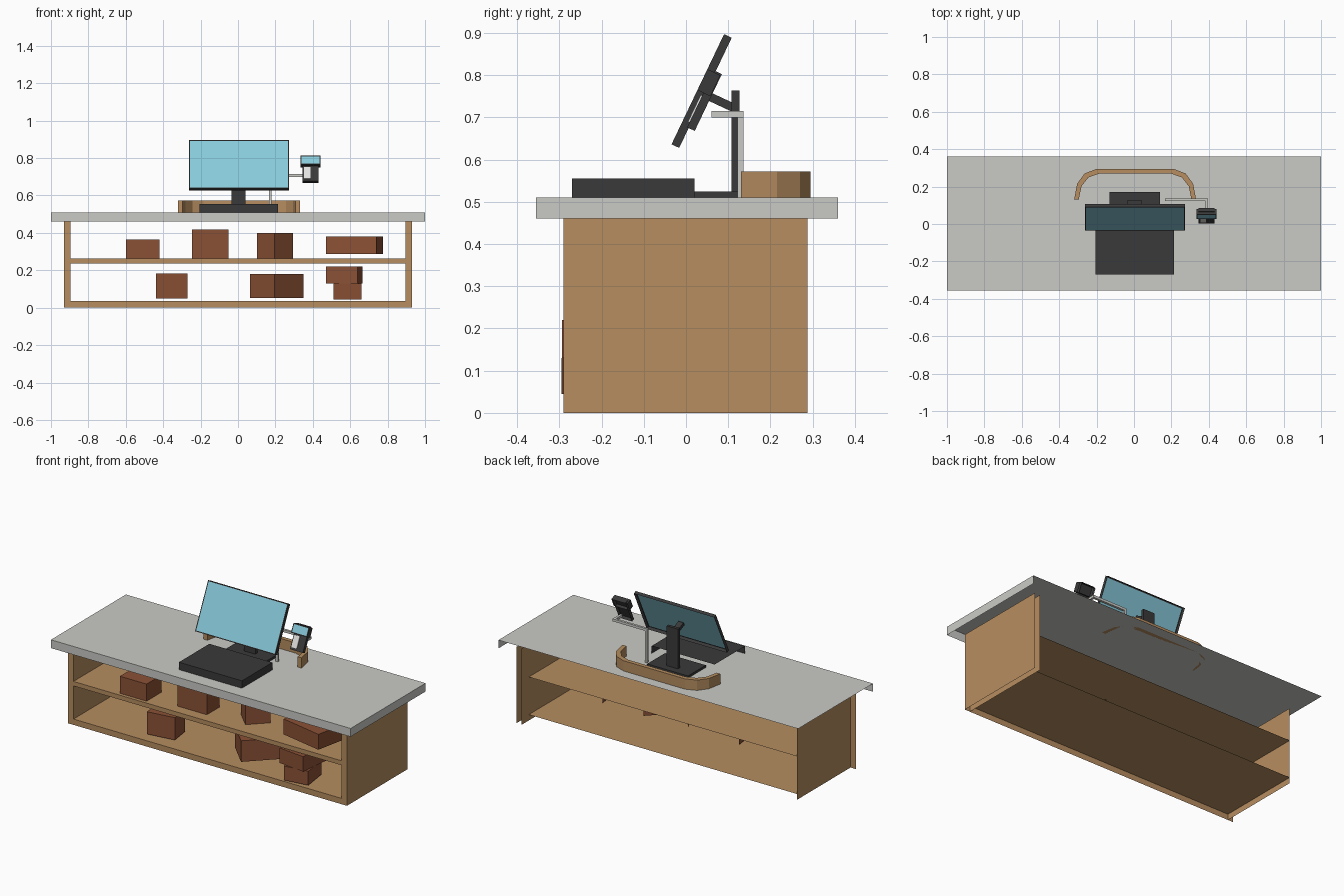
import bpy, bmesh, math
from mathutils import Vector, Matrix

if "Cube" in bpy.data.objects:
    bpy.data.objects.remove(bpy.data.objects["Cube"])


def material(name, r, g, b):
    lin = [((c / 255 + 0.055) / 1.055) ** 2.4 for c in (r, g, b)]
    m = bpy.data.materials.new(name)
    m.diffuse_color = (*lin, 1)
    m.use_nodes = True
    m.node_tree.nodes["Principled BSDF"].inputs["Base Color"].default_value = m.diffuse_color
    return m


WOOD = material("light wood", 182, 141, 96)
STONE = material("pale grey", 202, 202, 198)
CARTON = material("brown carton", 139, 81, 53)
DARK = material("dark plastic", 58, 58, 58)
SCREEN = material("blue screen", 136, 202, 219)
WHITE = material("white keypad", 226, 226, 224)

SIDES = {"R": (1, 0, 0), "L": (-1, 0, 0), "B": (0, 1, 0),
         "F": (0, -1, 0), "U": (0, 0, 1), "D": (0, 0, -1)}


def add_object(name, bm, mats, loc=(0, 0, 0), rot=(0, 0, 0)):
    me = bpy.data.meshes.new(name)
    bm.to_mesh(me)
    bm.free()
    for m in mats:
        me.materials.append(m)
    ob = bpy.data.objects.new(name, me)
    ob.location = loc
    ob.rotation_euler = [math.radians(a) for a in rot]
    bpy.context.collection.objects.link(ob)
    return ob


def box(name, center, size, mat, skip="", rot=(0, 0, 0), screen=0):
    """Box without the sides named in skip; screen insets a blue front panel."""
    bm = bmesh.new()
    bmesh.ops.create_cube(bm, size=1, matrix=Matrix.Diagonal((*size, 1)))
    bm.normal_update()
    gone = [f for f in bm.faces
            if any(f.normal.dot(Vector(SIDES[s])) > 0.9 for s in skip)]
    front = [f for f in bm.faces if f.normal.y < -0.9]
    if screen:
        bmesh.ops.inset_region(bm, faces=front, thickness=screen, use_boundary=True)
        front[0].material_index = 1
    bmesh.ops.delete(bm, geom=gone, context="FACES")
    return add_object(name, bm, [mat, SCREEN] if screen else [mat], center, rot)


def span(name, x, y, z, mat, skip="", **kw):
    """Box given by its limits on each axis."""
    return box(name, [(a + b) / 2 for a, b in (x, y, z)],
               [b - a for a, b in (x, y, z)], mat, skip, **kw)


# Counter: slab and open-backed cabinet (hidden sides are open)
span("counter_top", (-1, 1), (-.355, .36), (.46, .51), STONE, "BLD")
span("right_side_panel", (.895, .93), (-.29, .288), (0, .46), WOOD, "BUD")
span("left_side_panel", (-.93, -.895), (-.29, .22), (0, .46), WOOD, "BLUD")
span("bottom_panel", (-.895, .895), (-.29, .22), (0, .035), WOOD, "BLRD")
span("middle_shelf", (-.895, .895), (-.29, .22), (.235, .262), WOOD, "BLRD")

# Cartons on the shelves: x, y, width, depth, bottom, top, turn
cartons = [
    (-.51, -.2, .178, .14, .262, .365, 0),
    (-.148, -.165, .195, .12, .262, .418, 0),
    (.198, -.112, .134, .141, .262, .40, -45),
    (.622, -.177, .275, .175, .287, .38, -11.5),
    (-.362, -.17, .17, .12, .048, .183, 8),
    (.208, -.107, .184, .22, .053, .18, -45),
    (.575, -.205, .15, .16, .045, .13, 8),
    (.568, -.17, .171, .23, .13, .22, -6.5),
]
for i, (x, y, w, d, lo, hi, turn) in enumerate(cartons):
    box(f"carton_{i + 1}", (x, y, (lo + hi) / 2), (w, d, hi - lo), CARTON,
        "BLD", rot=(0, 0, turn))

# Curved wooden rail behind the monitor
half = [(.326, .13), (.31, .215), (.27, .27), (.205, .295)]
outer = half + [(-x, y) for x, y in reversed(half)]
inner = [(x * .925, .13 + (y - .13) * .85) for x, y in outer]
bm = bmesh.new()
rings = [[bm.verts.new((x + .006, y, z)) for x, y in loop]
         for loop, z in ((outer, .51), (outer, .572), (inner, .572), (inner, .51))]
for a, b in zip(rings, rings[1:] + rings[:1]):
    for i in range(len(a) - 1):
        bm.faces.new((a[i], a[i + 1], b[i + 1], b[i]))
for end in (0, -1):
    bm.faces.new([r[end] for r in rings])
bmesh.ops.recalc_face_normals(bm, faces=bm.faces[:])
add_object("curved_rail", bm, [WOOD])

# Drawer unit and monitor stand
span("cash_drawer", (-.205, .215), (-.27, .02), (.51, .555), DARK, "BLD")
span("stand_base", (-.132, .14), (0, .17), (.51, .524), DARK, "D")
span("stand_post", (-.035, .04), (.108, .127), (.524, .764), DARK, "D")
box("stand_arm", (.003, .078, .739), (.035, .085, .02), DARK, rot=(-25, 0, 0))

# Tilted monitor
TILT = -25.5
box("monitor", (.005, .037, .7625), (.535, .02, .289), DARK, "B",
    rot=(TILT, 0, 0), screen=.008)

# Payment terminal, laid out in its own tilted frame
turn = Matrix.Rotation(math.radians(TILT), 3, "X")


def terminal_part(name, x, y, z, mat, skip="", screen=0):
    mid = Vector([(a + b) / 2 for a, b in (x, y, z)])
    loc = Vector((.388, .044, .74)) + turn @ mid
    box(name, loc, [b - a for a, b in (x, y, z)], mat, skip,
        rot=(TILT, 0, 0), screen=screen)


terminal_part("terminal_body", (-.043, .043), (-.01, .01), (-.075, .074), DARK, "B")
terminal_part("terminal_head", (-.053, .053), (-.026, .008), (.015, .07), DARK, "B",
              screen=.008)
terminal_part("terminal_keypad", (-.036, 0), (-.014, -.01), (-.062, .008), WHITE)

# Bent metal arm carrying the terminal
span("arm_post", (.165, .18), (.122, .136), (.51, .715), STONE, "D")
span("arm_beam", (.18, .395), (.122, .136), (.70, .715), STONE)
span("arm_tip", (.381, .395), (.06, .122), (.70, .715), STONE)
